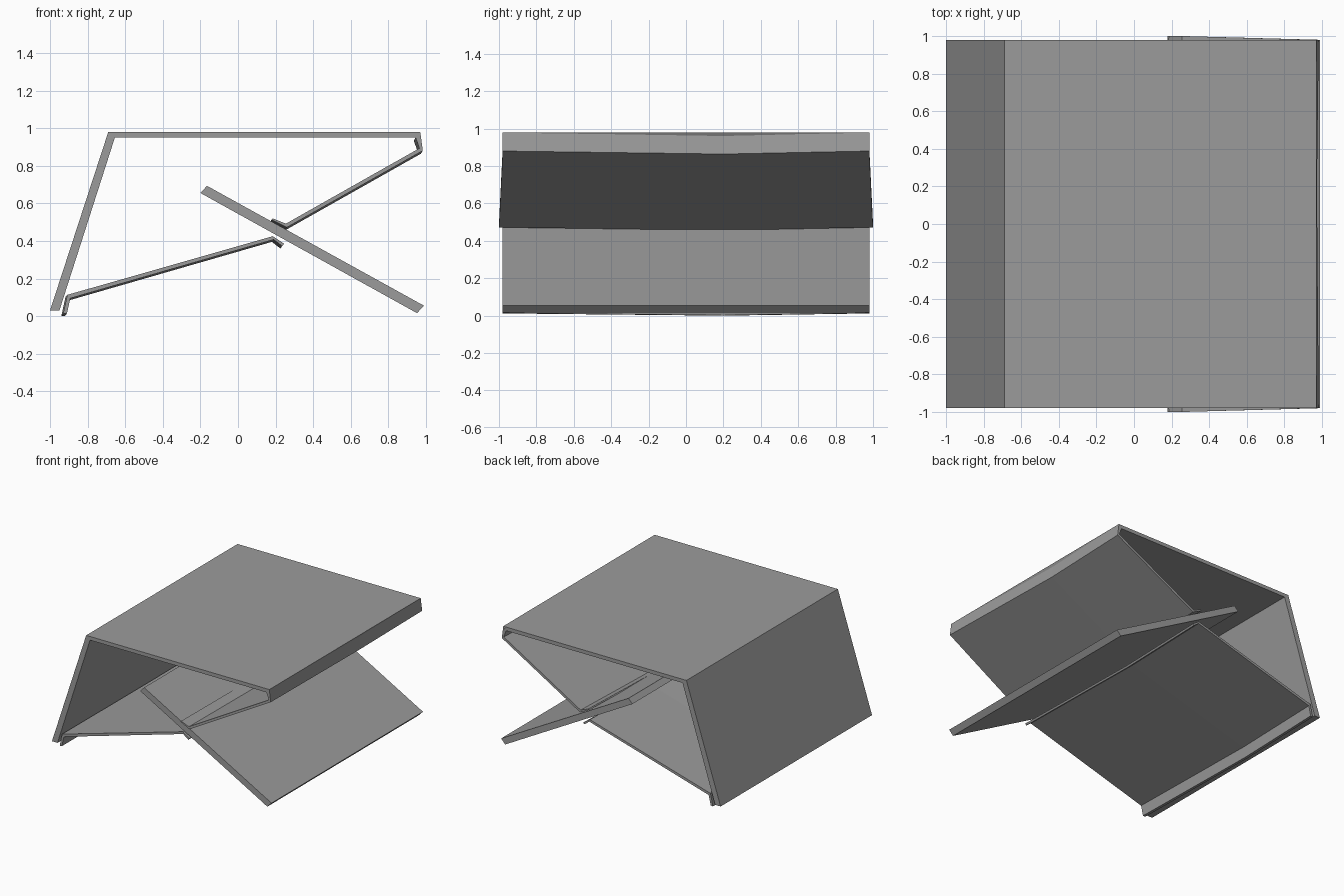
import bpy
import bmesh

cube = bpy.data.objects.get("Cube")
if cube:
    bpy.data.objects.remove(cube, do_unlink=True)

grey = bpy.data.materials.new("plain grey")
grey.use_nodes = True
grey.diffuse_color = (0.33, 0.33, 0.33, 1)
grey.node_tree.nodes["Principled BSDF"].inputs["Base Color"].default_value = (0.33, 0.33, 0.33, 1)

HALF = 0.98


def panel(name, profile, sag=None, flare=0.0):
    """Extrude an x-z profile along y, optionally sagging at a crease
    and flaring wider towards its inner end."""
    bm = bmesh.new()
    stations = [(-HALF, 0, 0), (HALF, 0, 0)]
    if sag:
        stations.insert(1, (0.2, *sag))
    rings = []
    for y, dx, dz in stations:
        ring = []
        for x, z in profile:
            wide = flare * min(1, max(0, (0.97 - x) / 0.72))
            edge = wide * (y / HALF) if abs(y) == HALF else 0
            ring.append(bm.verts.new((x + dx, y + edge, z + dz)))
        rings.append(ring)
    n = len(profile)
    for a, b in zip(rings, rings[1:]):
        for i in range(n):
            j = (i + 1) % n
            bm.faces.new((a[i], a[j], b[j], b[i]))
    bm.faces.new(rings[0])
    bm.faces.new(rings[-1][::-1])
    bmesh.ops.recalc_face_normals(bm, faces=bm.faces)
    mesh = bpy.data.meshes.new(name)
    bm.to_mesh(mesh)
    bm.free()
    mesh.materials.append(grey)
    obj = bpy.data.objects.new(name, mesh)
    bpy.context.collection.objects.link(obj)
    return obj


# Leaning side wall and flat top in one bent board
panel("top_and_side_board", [(-1, 0.03), (-0.69, 0.98), (0.97, 0.98),
                             (0.955, 0.95), (-0.655, 0.95), (-0.95, 0.03)])

# Sloping cross board with slanted ends
panel("cross_board", [(-0.2, 0.655), (-0.165, 0.693), (0.99, 0.055), (0.952, 0.016)])

# Folded sheet from the top edge down onto the cross board
panel("upper_folded_sheet", [(0.97, 0.978), (0.983, 0.88), (0.26, 0.472), (0.178, 0.513),
                             (0.185, 0.52), (0.255, 0.492), (0.965, 0.893), (0.945, 0.95)],
      sag=(-0.01, -0.016), flare=0.02)

# Folded sheet from the wall foot up beneath the cross board
panel("lower_folded_sheet", [(-0.93, 0.012), (-0.908, 0.113), (0.185, 0.425), (0.245, 0.385),
                             (0.235, 0.372), (0.19, 0.407), (-0.892, 0.095), (-0.91, 0.014)],
      sag=(-0.01, -0.012))
